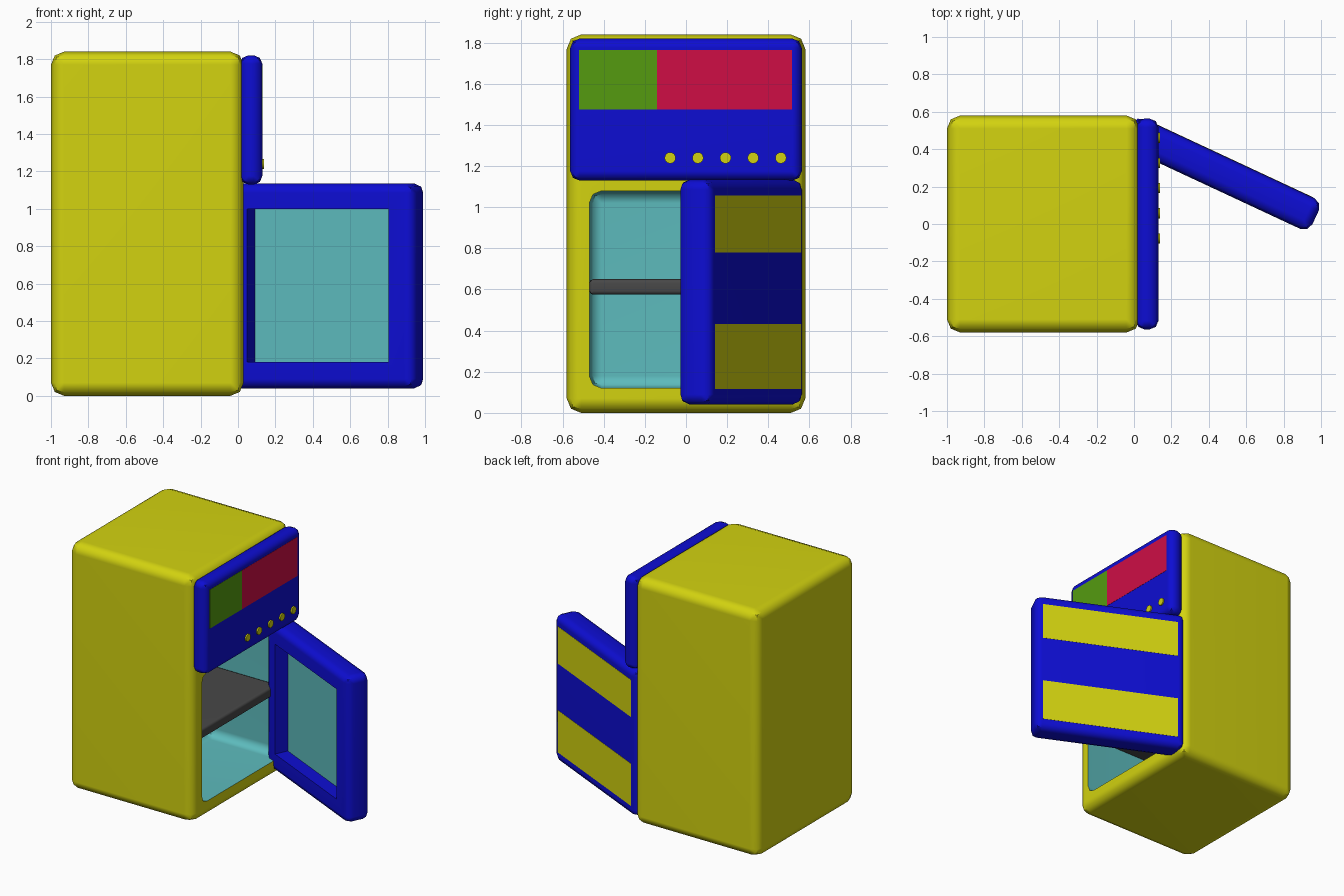
import bpy, bmesh, math
from mathutils import Vector, Matrix

if "Cube" in bpy.data.objects:
    bpy.data.objects.remove(bpy.data.objects["Cube"])


def material(name, rgb):
    m = bpy.data.materials.new(name)
    m.diffuse_color = (*rgb, 1)
    m.use_nodes = True
    m.node_tree.nodes["Principled BSDF"].inputs["Base Color"].default_value = m.diffuse_color
    return m


YELLOW = material("yellow", (0.65, 0.65, 0.005))
BLUE = material("blue", (0.004, 0.004, 0.65))
CYAN = material("cyan", (0.11, 0.50, 0.51))
GREEN = material("green", (0.09, 0.33, 0.005))
RED = material("red", (0.62, 0.004, 0.06))
GREY = material("dark_grey", (0.065, 0.065, 0.065))


def finish(name, bm, mat):
    me = bpy.data.meshes.new(name)
    bm.to_mesh(me)
    bm.free()
    ob = bpy.data.objects.new(name, me)
    bpy.context.collection.objects.link(ob)
    me.materials.append(mat)
    return ob


def activate(ob):
    bpy.ops.object.select_all(action='DESELECT')
    ob.select_set(True)
    bpy.context.view_layer.objects.active = ob


def box(name, lo, hi, mat, bevel=0, segments=2):
    lo, hi = Vector(lo), Vector(hi)
    bm = bmesh.new()
    bmesh.ops.create_cube(bm, size=1)
    for v in bm.verts:
        v.co = Vector(((v.co[i] + 0.5) * (hi[i] - lo[i]) + lo[i] for i in range(3)))
    if bevel:
        bmesh.ops.bevel(bm, geom=bm.edges[:], offset=bevel, segments=segments,
                        profile=0.5, affect='EDGES', clamp_overlap=True)
    return finish(name, bm, mat)


def hollow(ob, cutter, lining, is_lined):
    """Cut a cavity and give the faces picked by is_lined the lining colour."""
    mod = ob.modifiers.new("cavity", 'BOOLEAN')
    mod.operation, mod.solver, mod.object = 'DIFFERENCE', 'EXACT', cutter
    activate(ob)
    bpy.ops.object.modifier_apply(modifier=mod.name)
    bpy.data.objects.remove(cutter)
    base = ob.data.materials[0]
    ob.data.materials.clear()
    ob.data.materials.append(base)
    ob.data.materials.append(lining)
    for p in ob.data.polygons:
        p.material_index = 1 if is_lined(p.center) else 0


def smooth(ob):
    activate(ob)
    bpy.ops.object.shade_smooth_by_angle(angle=math.radians(46))
    mod = ob.modifiers.new("weighted_normals", 'WEIGHTED_NORMAL')
    mod.keep_sharp = True


# Cabinet with a lined cavity
cabinet = box("cabinet", (-1, -0.58, 0), (0.03, 0.58, 1.84), YELLOW, 0.07)
hole = box("cavity_cutter", (-0.57, -0.47, 0.12), (0.3, 0.47, 1.08), CYAN, 0.06)
hollow(cabinet, hole, CYAN,
       lambda c: -0.58 < c.x < 0.02 and abs(c.y) < 0.475 and 0.115 < c.z < 1.085)
smooth(cabinet)

# Shelf inside the cavity
smooth(box("shelf", (-0.57, -0.47, 0.575), (-0.005, 0.47, 0.65), GREY, 0.018))

# Upper control panel with a two-colour display
smooth(box("control_panel", (0.01, -0.563, 1.13), (0.13, 0.563, 1.82), BLUE, 0.045))
box("display_green", (0.12, -0.52, 1.475), (0.1315, -0.14, 1.765), GREEN)
box("display_red", (0.12, -0.14, 1.475), (0.1315, 0.515, 1.765), RED)

# Row of buttons
for i in range(5):
    bm = bmesh.new()
    place = Matrix.Translation((0.125, -0.077 + 0.1345 * i, 1.24)) @ Matrix.Rotation(math.pi / 2, 4, 'Y')
    bmesh.ops.create_cone(bm, cap_ends=True, segments=24, radius1=0.027,
                          radius2=0.027, depth=0.03, matrix=place)
    smooth(finish(f"button_{i + 1}", bm, YELLOW))

# Open door, built along x and then swung round with its bands
door = box("door", (-0.235, 0.352, 0.04), (0.865, 0.533, 1.135), BLUE, 0.05)
recess = box("recess_cutter", (-0.11, 0.2, 0.18), (0.725, 0.452, 1.0), CYAN)
hollow(door, recess, CYAN, lambda c: abs(c.y - 0.452) < 0.002 and 0 < c.x < 0.7 and 0.3 < c.z < 0.9)
smooth(door)
bands = [box(f"door_band_{n}", (-0.18, 0.52, z0), (0.81, 0.5345, z1), YELLOW)
         for n, z0, z1 in (("lower", 0.117, 0.432), ("upper", 0.78, 1.057))]
for ob in [door] + bands:
    ob.rotation_euler.z = math.radians(-25)
